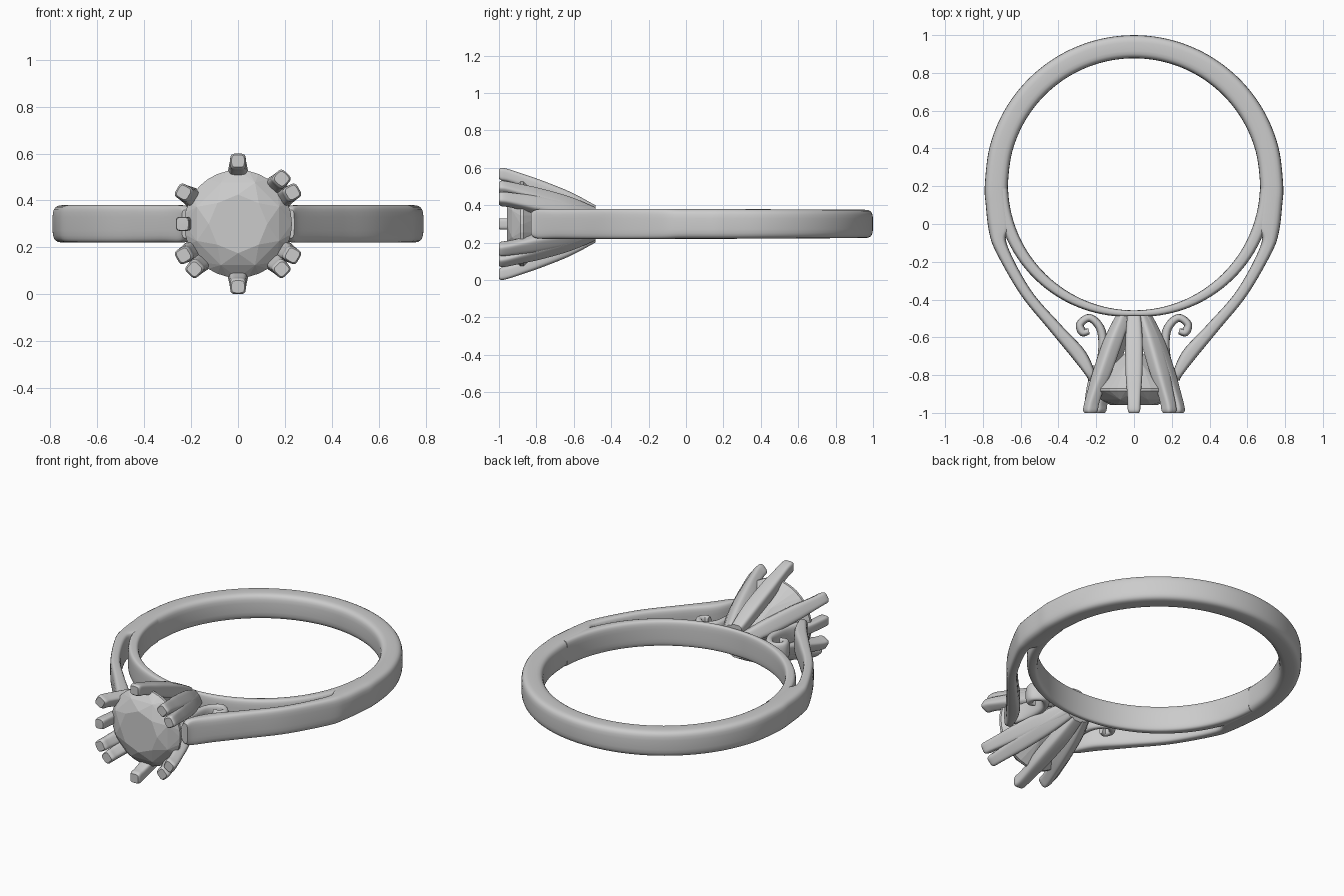
import bpy, bmesh
from math import sin, cos, pi, radians, copysign
from mathutils import Vector as V

if "Cube" in bpy.data.objects:
    bpy.data.objects.remove(bpy.data.objects["Cube"])

ZC = 0.30            # mid height of the band
CY = 0.21            # centre of the finger hole
SIDES = 24


def spline(rows, sub):
    """Catmull-Rom resampling of rows of numbers."""
    out, n = [], len(rows)
    for i in range(n - 1):
        p = [rows[max(0, i - 1)], rows[i], rows[i + 1], rows[min(n - 1, i + 2)]]
        for k in range(sub):
            t = k / sub
            out.append([0.5 * (2*b + (c - a)*t + (2*a - 5*b + 4*c - d)*t*t
                               + (3*b - a - 3*c + d)*t**3) for a, b, c, d in zip(*p)])
    return out + [list(rows[-1])]


def finish(name, bm, smooth=True):
    bmesh.ops.recalc_face_normals(bm, faces=bm.faces)
    me = bpy.data.meshes.new(name)
    bm.to_mesh(me)
    bm.free()
    ob = bpy.data.objects.new(name, me)
    bpy.context.collection.objects.link(ob)
    if smooth:
        bpy.ops.object.select_all(action='DESELECT')
        ob.select_set(True)
        bpy.context.view_layer.objects.active = ob
        bpy.ops.object.shade_smooth_by_angle(angle=radians(40))
    return ob


def sweep(name, sections, power=0.5):
    """Skin rounded-rectangle sections given as (inner, outer, half-width vector)."""
    bm, loops = bmesh.new(), []
    for a, b, w in sections:
        mid, half = (a + b) / 2, (b - a) / 2
        loop = []
        for i in range(SIDES):
            t = 2 * pi * (i + 0.5) / SIDES
            c, s = cos(t), sin(t)
            c = copysign(abs(c) ** power, c)
            s = copysign(abs(s) ** power, s)
            loop.append(bm.verts.new(mid + half * c + w * s))
        loops.append(loop)
    for l, m in zip(loops, loops[1:]):
        for i in range(SIDES):
            j = (i + 1) % SIDES
            bm.faces.new((l[i], l[j], m[j], m[i]))
    bm.faces.new(loops[0])
    bm.faces.new(loops[-1])
    return finish(name, bm)


def flat(row):
    """Row (inner x, y, outer x, y, half height) to a band section."""
    return V((row[0], row[1], ZC)), V((row[2], row[3], ZC)), V((0, 0, row[4]))


# Band: round at the back, flowing into two shoulders that rise to the setting
side = [(.205, -.825, .24, -.83, .06), (.205, -.79, .26, -.795, .078),
        (.26, -.67, .335, -.70, .08), (.39, -.53, .45, -.56, .08),
        (.55, -.344, .60, -.375, .08), (.675, -.10, .73, -.15, .08),
        (.65, -.01, .768, -.04, .08), (.66, .10, .785, .10, .08)]
arc = [(.667*cos(t), CY + .667*sin(t), .79*cos(t), CY + .79*sin(t), .08 - .004*sin(t))
       for t in [pi * i / 12 for i in range(13)]]
left = [(-a, b, -c, d, h) for a, b, c, d, h in reversed(side)]
sweep("band_with_shoulders", [flat(r) for r in spline(side + arc + left, 6)])

# Thin inner rail closing the finger hole under the setting
rail = []
for i in range(65):
    t = -pi * (0.01 + 0.98 * i / 64)
    ro = .70 + .036 * abs(cos(t))
    rail.append(flat((.667*cos(t), CY + .667*sin(t), ro*cos(t), CY + ro*sin(t), .078)))
sweep("inner_rail", rail)

# Scrolls between the shoulders and the setting
curl = [(.215, -.82, .04), (.175, -.72, .045), (.165, -.62, .048), (.182, -.545, .045),
        (.235, -.497, .042), (.285, -.53, .042), (.272, -.572, .046), (.238, -.568, .03)]
for sx, label in ((1, "right"), (-1, "left")):
    pts = spline(curl, 6)
    secs = []
    for i, (x, y, w) in enumerate(pts):
        p, q = pts[max(0, i - 1)], pts[min(len(pts) - 1, i + 1)]
        n = V((-(q[1] - p[1]) * sx, q[0] - p[0], 0))
        n = V((n.x, n.y, 0)).normalized() * w / 2
        c = V((x * sx, y, ZC))
        secs.append((c - n, c + n, V((0, 0, .055))))
    sweep(label + "_scroll", secs, 0.7)

# Prongs flaring out from the base of the setting: (inner r, outer r, y, half width)
prong = [(.03, .10, -.485, .036), (.085, .172, -.62, .046), (.15, .236, -.78, .045),
         (.20, .27, -.88, .038), (.225, .293, -.95, .034), (.232, .30, -.985, .033),
         (.242, .294, -1.0, .027)]


def radial(row, ang):
    d = V((cos(ang), 0, sin(ang)))
    o = V((0, row[2], ZC))
    return o + d * row[0], o + d * row[1], V((-sin(ang), 0, cos(ang))) * row[3]


for deg in (30, 46, 90, 150, 210, 226, 270, 314, 330):
    sweep("prong_%d" % deg, [radial(r, radians(deg)) for r in spline(prong, 5)])

# Short post standing on the left shoulder
post = [(.17, .22, -.75, .03), (.195, .25, -.86, .03),
        (.207, .265, -.985, .03), (.215, .258, -1.0, .025)]
sweep("short_post", [radial(r, pi) for r in spline(post, 4)])

# Faceted stone: hull of table, crown, girdle and pavilion rings
bm = bmesh.new()
for n, r, y, off in ((8, .125, -.958, 0), (8, .19, -.93, .5), (32, .23, -.885, 0),
                     (32, .23, -.87, 0), (8, .125, -.75, .5), (1, 0, -.64, 0)):
    for i in range(n):
        t = 2 * pi * (i + off) / n
        bm.verts.new((r * cos(t), y, ZC + r * sin(t)))
bmesh.ops.convex_hull(bm, input=bm.verts)
bmesh.ops.dissolve_limit(bm, angle_limit=radians(1), verts=bm.verts, edges=bm.edges)
finish("stone", bm, smooth=False)
